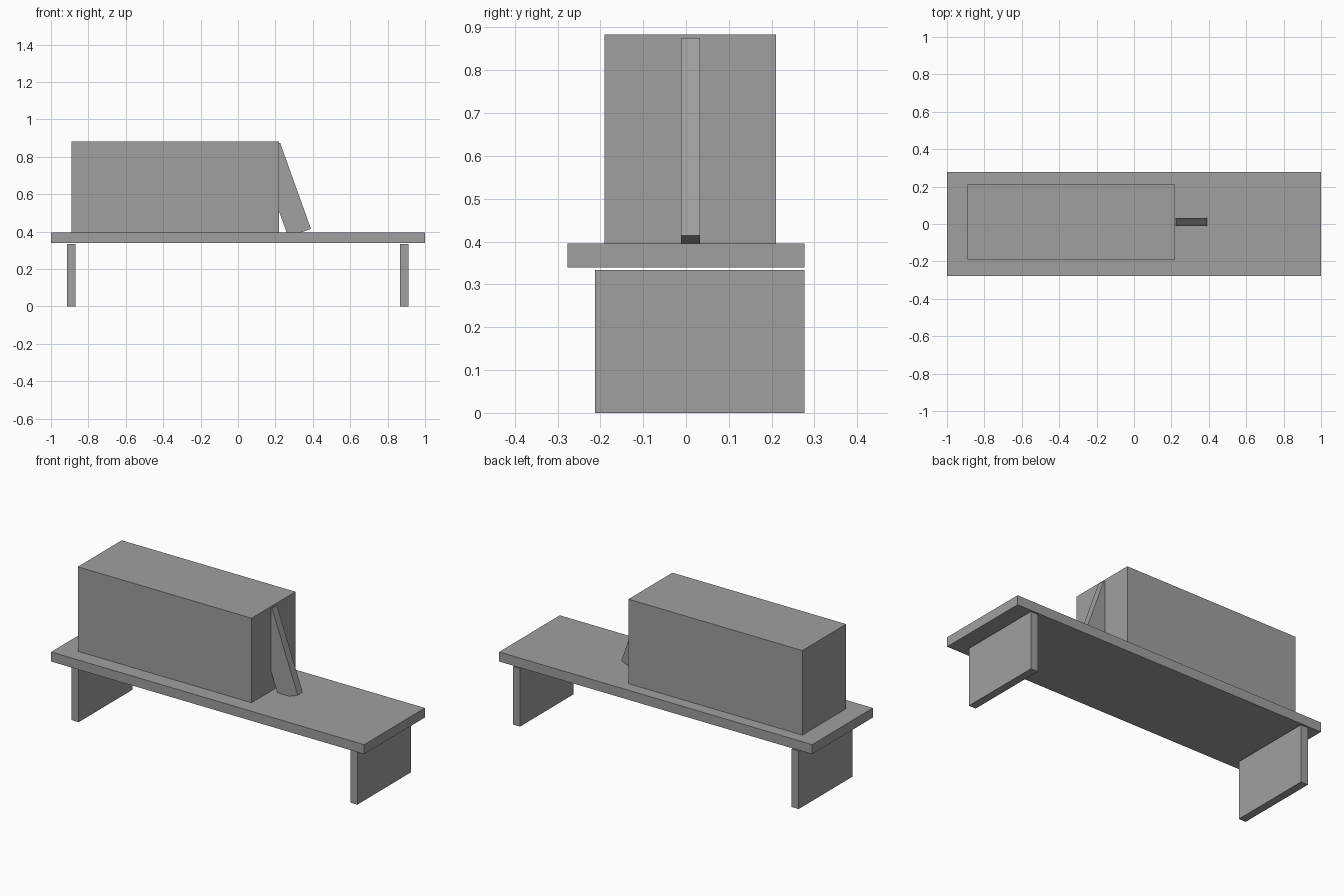
import bpy
import math
from mathutils import Matrix

if "Cube" in bpy.data.objects:
    bpy.data.objects.remove(bpy.data.objects["Cube"])

grey = bpy.data.materials.new("mid_grey")
grey.diffuse_color = (0.35, 0.35, 0.35, 1.0)
grey.use_nodes = True
grey.node_tree.nodes["Principled BSDF"].inputs["Base Color"].default_value = grey.diffuse_color


def box(name, x, y, z):
    """Add a box spanning the given (low, high) ranges."""
    centre = [(a + b) / 2 for a, b in (x, y, z)]
    size = [b - a for a, b in (x, y, z)]
    bpy.ops.mesh.primitive_cube_add(size=1, location=centre)
    ob = bpy.context.object
    ob.name = name
    ob.data.transform(Matrix.Diagonal((*size, 1)))
    ob.data.materials.append(grey)
    return ob


# Long flat top of the bench
box("bench_top", (-1.0, 1.0), (-0.277, 0.277), (0.34, 0.395))

# Two slab legs, set slightly towards the back and just below the top
for name, x0 in (("left_leg", -0.914), ("right_leg", 0.866)):
    box(name, (x0, x0 + 0.045), (-0.212, 0.277), (0.0, 0.334))

# Large block resting on the bench
box("block", (-0.89, 0.22), (-0.19, 0.21), (0.395, 0.883))

# Slanted strut leaning on the block, its lower corner sunk into the bench
cx, cz, width, length = 0.247, 0.623, 0.129, 0.489
strut = box("strut", (cx - width / 2, cx + width / 2), (-0.012, 0.033),
            (cz - length / 2, cz + length / 2))
strut.rotation_euler.y = -math.atan2(0.165, 0.46)
